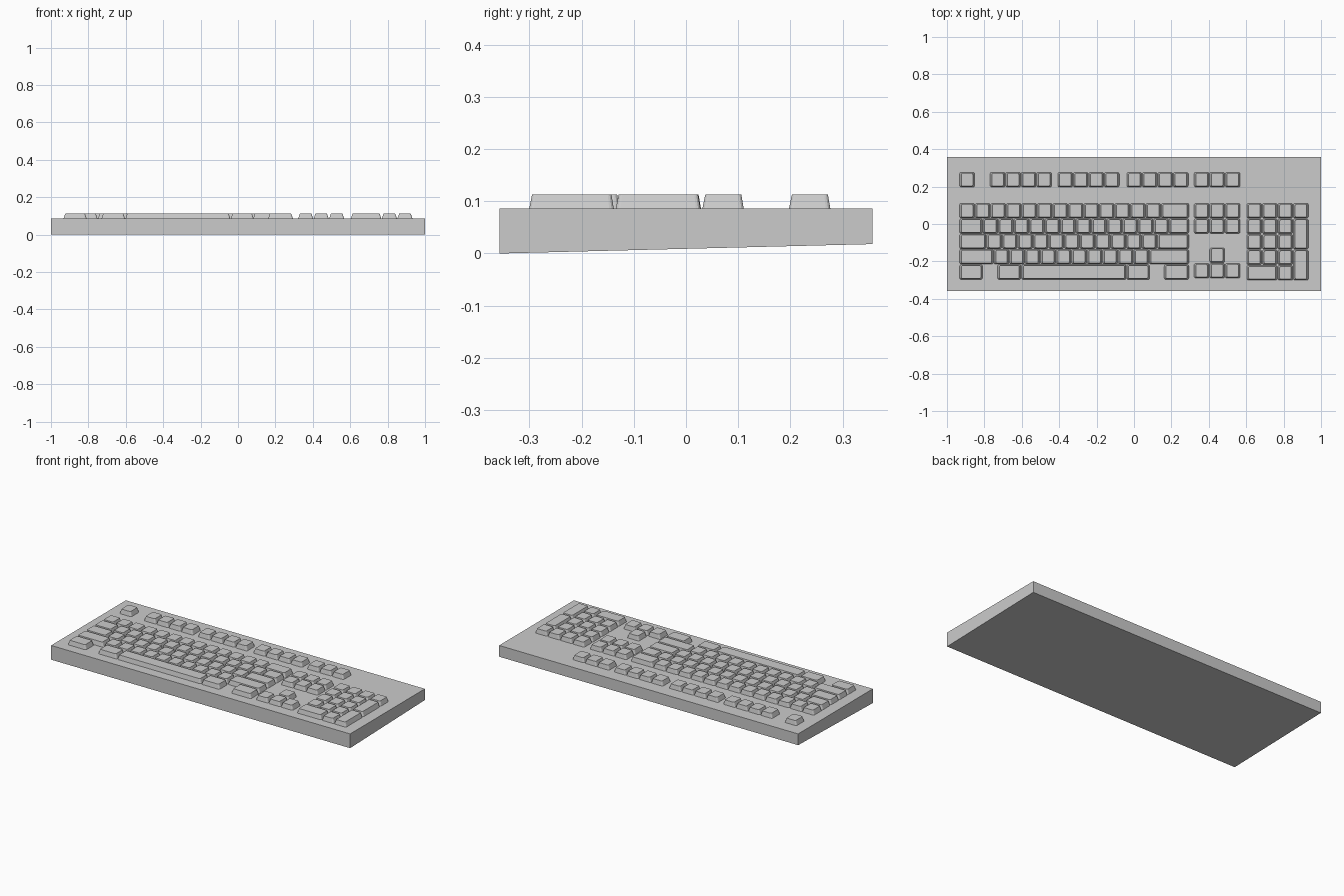
import bpy, bmesh, math

if "Cube" in bpy.data.objects:
    bpy.data.objects.remove(bpy.data.objects["Cube"])

grey = bpy.data.materials.new("light_grey")
grey.diffuse_color = (0.6, 0.6, 0.6, 1)
grey.use_nodes = True
grey.node_tree.nodes["Principled BSDF"].inputs["Base Color"].default_value = grey.diffuse_color

P = 0.083            # key pitch
DECK, TOP = 0.086, 0.113


def finish(bm, name):
    bmesh.ops.recalc_face_normals(bm, faces=bm.faces)
    me = bpy.data.meshes.new(name)
    bm.to_mesh(me)
    bm.free()
    me.materials.append(grey)
    ob = bpy.data.objects.new(name, me)
    bpy.context.collection.objects.link(ob)
    return ob


# Wedge case: flat deck, sloping underside
bm = bmesh.new()
bmesh.ops.create_cube(bm, size=2)
for v in bm.verts:
    low = 0.0 if v.co.y < 0 else 0.018
    v.co.z = DECK if v.co.z > 0 else low
    v.co.y *= 0.357
finish(bm, "keyboard_case")


def ring(bm, x0, x1, y0, y1, z, r, segs=3):
    """Rounded rectangle of vertices."""
    out = []
    corners = ((x1 - r, y1 - r), (x0 + r, y1 - r), (x0 + r, y0 + r), (x1 - r, y0 + r))
    for i, (cx, cy) in enumerate(corners):
        for s in range(segs + 1):
            a = math.pi / 2 * (i + s / segs)
            out.append(bm.verts.new((cx + r * math.cos(a), cy + r * math.sin(a), z)))
    return out


def key(bm, x0, x1, y0, y1):
    """Tapered keycap filling a cell, with a small gap around it."""
    g = 0.001
    x0, x1, y0, y1 = x0 + g, x1 - g, y0 + g, y1 - g
    a = ring(bm, x0, x1, y0, y1, DECK - 0.002, 0.009)
    b = ring(bm, x0 + 0.010, x1 - 0.010, y0 + 0.006, y1 - 0.005, TOP, 0.007)
    n = len(a)
    for i in range(n):
        j = (i + 1) % n
        bm.faces.new((a[i], a[j], b[j], b[i]))
    bm.faces.new(b)
    bm.faces.new(a[::-1])


def run(bm, x, count, y0, y1):
    """Row of single keys; returns the x where it ends."""
    for i in range(count):
        key(bm, x + i * P, x + (i + 1) * P, y0, y1)
    return x + count * P


LEFT, RIGHT = -0.934, 0.295
rows = [(0.030 - i * 0.082, 0.112 - i * 0.082) for i in range(5)]

# Function row
bm = bmesh.new()
for x, n in ((LEFT, 1), (-0.771, 4), (-0.409, 4), (-0.040, 4), (0.320, 3)):
    run(bm, x, n, 0.196, 0.278)
finish(bm, "function_keys")

# Main block: wide left key (if any), singles, wide right key
bm = bmesh.new()
for (y0, y1), first, n in zip(rows, (0, 0.1245, 0.145, 0.184), (13, 12, 11, 10)):
    if first:
        key(bm, LEFT, LEFT + first, y0, y1)
    end = run(bm, LEFT + first, n, y0, y1)
    key(bm, end, RIGHT, y0, y1)
finish(bm, "main_keys")

# Bottom row modifiers and space bar
bm = bmesh.new()
for x0, x1 in ((LEFT, -0.808), (-0.731, -0.603), (-0.040, 0.085), (0.160, RIGHT)):
    key(bm, x0, x1, *rows[4])
finish(bm, "modifier_keys")
bm = bmesh.new()
key(bm, -0.603, -0.040, *rows[4])
finish(bm, "space_bar")

# Navigation cluster and arrows
bm = bmesh.new()
for y0, y1 in rows[:2]:
    run(bm, 0.320, 3, y0, y1)
finish(bm, "navigation_keys")
bm = bmesh.new()
run(bm, 0.320 + P, 1, -0.208, -0.126)
run(bm, 0.320, 3, -0.291, -0.209)
finish(bm, "arrow_keys")

# Number pad
NX = 0.602
bm = bmesh.new()
pad = [(0.030 - i * P, 0.112 - i * P) for i in range(5)]
run(bm, NX, 4, *pad[0])
for y0, y1 in pad[1:4]:
    run(bm, NX, 3, y0, y1)
key(bm, NX, NX + 2 * P, *pad[4])
run(bm, NX + 2 * P, 1, *pad[4])
for lo, hi in ((2, 1), (4, 3)):
    key(bm, NX + 3 * P, NX + 4 * P, pad[lo][0], pad[hi][1])
finish(bm, "number_pad")
